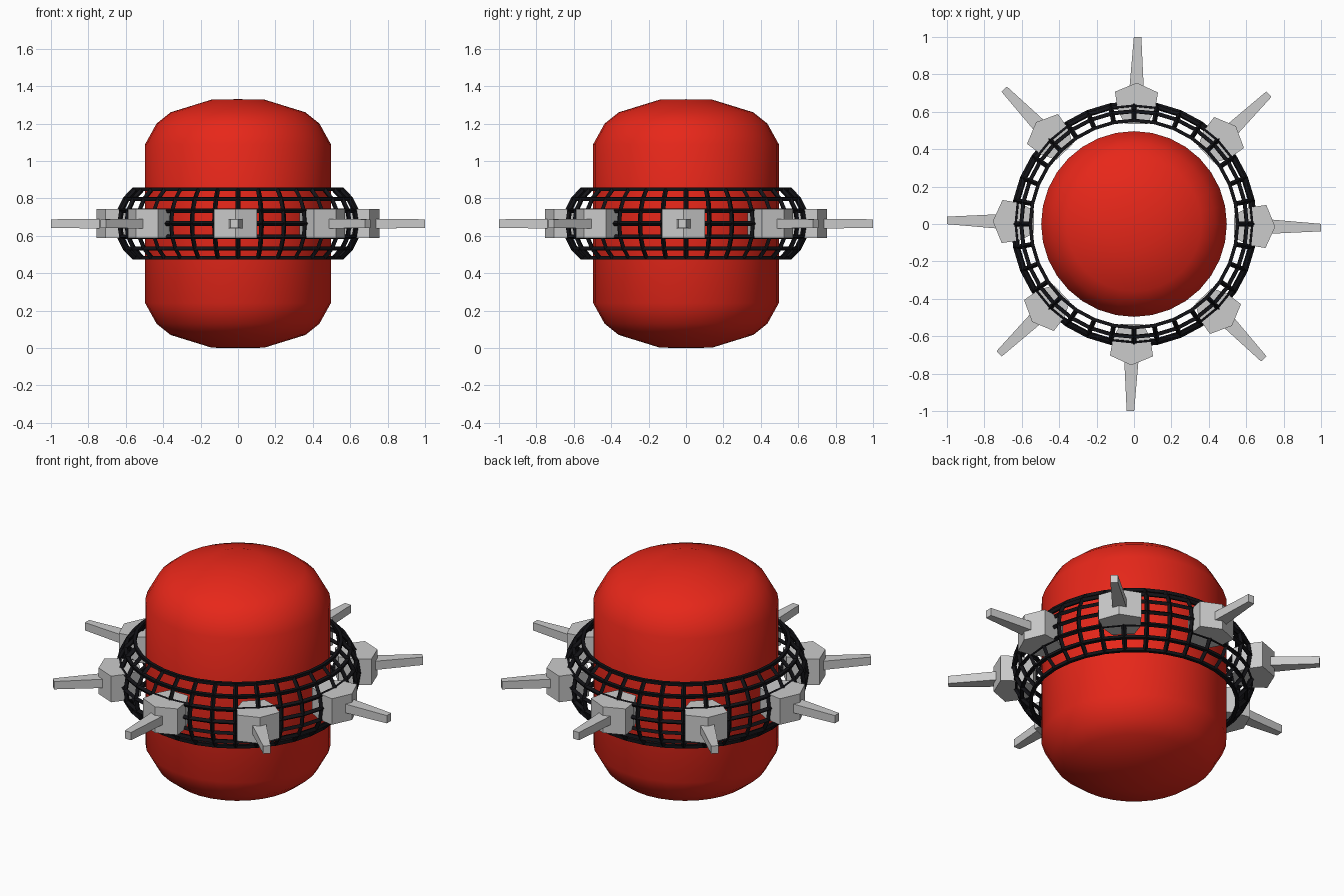
import bpy, bmesh
from math import sin, cos, pi, radians

if "Cube" in bpy.data.objects:
    bpy.data.objects.remove(bpy.data.objects["Cube"])

MID = 0.665


def make_object(name, verts, faces, color=None, smooth=False):
    mesh = bpy.data.meshes.new(name)
    mesh.from_pydata(verts, [], faces)
    bm = bmesh.new()
    bm.from_mesh(mesh)
    bmesh.ops.remove_doubles(bm, verts=bm.verts, dist=0.0005)
    bmesh.ops.recalc_face_normals(bm, faces=bm.faces)
    bm.to_mesh(mesh)
    bm.free()
    for p in mesh.polygons:
        p.use_smooth = smooth
    obj = bpy.data.objects.new(name, mesh)
    bpy.context.collection.objects.link(obj)
    if color:
        mat = bpy.data.materials.new(name + "_color")
        mat.diffuse_color = (*color, 1)
        mat.use_nodes = True
        mat.node_tree.nodes["Principled BSDF"].inputs["Base Color"].default_value = mat.diffuse_color
        mesh.materials.append(mat)
    return obj


def lathe(name, profile, n, color, smooth):
    m = len(profile)
    verts = [(r * cos(2 * pi * i / n), r * sin(2 * pi * i / n), z)
             for i in range(n) for r, z in profile]
    faces = [(i * m + j, (i + 1) % n * m + j, (i + 1) % n * m + j + 1, i * m + j + 1)
             for i in range(n) for j in range(m - 1)]
    return make_object(name, verts, faces, color, smooth)


def loft(name, bottom, top):
    n = len(bottom)
    faces = [tuple(range(n)), tuple(range(n, 2 * n))]
    faces += [(i, (i + 1) % n, (i + 1) % n + n, i + n) for i in range(n)]
    return make_object(name, bottom + top, faces)


# Rounded red drum, mirrored about its middle
half = [(0.496, 1.09), (0.435, 1.2), (0.36, 1.26), (0.14, 1.328), (0.0, 1.33)]
lower = [(r, 2 * MID - z) for r, z in reversed(half)]
lathe("drum_body", lower + half, 32, (0.8, 0.02, 0.01), True)

# Black lattice band: bulging arc turned into bars
arc = []
for k in range(-3, 4):
    a = radians(53 * k / 3)
    arc.append((0.415 + 0.23 * cos(a), MID + 0.23 * sin(a)))
cage = lathe("lattice_band", arc, 32, (0.006, 0.006, 0.008), False)
wire = cage.modifiers.new("bars", 'WIREFRAME')
wire.thickness = 0.026
wire.offset = 0
wire.use_boundary = True
wire.use_even_offset = True

# Eight blocks with tapered spikes around the band
side = [(0.705, 0.115), (0.61, 0.1), (0.535, 0.06)]
outline = [(0.755, 0.0)] + side + [(r, -t) for r, t in reversed(side)]


def section(x, w, h):
    return [(x, -w, -h), (x, w, -h), (x, w, h), (x, -w, h)]


for i in range(8):
    angle = i * pi / 4 - radians(1.1)
    block = loft(f"block_{i + 1}", [(r, t, -0.077) for r, t in outline],
                 [(r, t, 0.077) for r, t in outline])
    spike = loft(f"spike_{i + 1}", section(0.73, 0.038, 0.026), section(1.0, 0.02, 0.023))
    for obj in (block, spike):
        obj.location.z = MID
        obj.rotation_euler.z = angle
